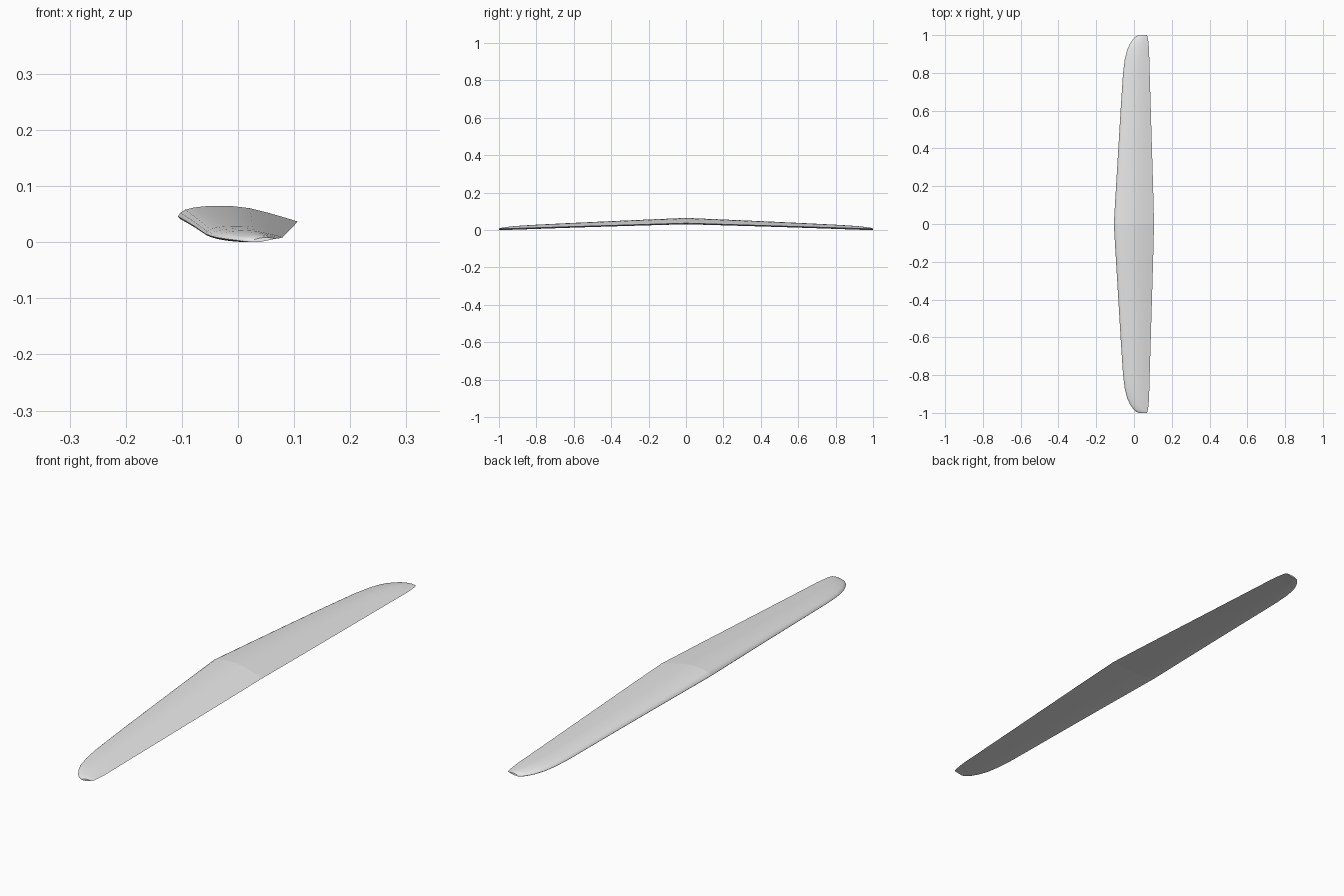
import bpy
import bmesh

if "Cube" in bpy.data.objects:
    bpy.data.objects.remove(bpy.data.objects["Cube"], do_unlink=True)

# Single painted finish
grey = bpy.data.materials.new("light_grey")
grey.use_nodes = True
colour = (0.8, 0.8, 0.8, 1)
grey.diffuse_color = colour
grey.node_tree.nodes["Principled BSDF"].inputs["Base Color"].default_value = colour

# Aerofoil in chord units: (distance from leading edge, height above trailing edge)
AEROFOIL = [
    (1, 0), (0.9, 0.031), (0.78, 0.066), (0.6, 0.111), (0.46, 0.128),
    (0.34, 0.131), (0.22, 0.127), (0.13, 0.116), (0.06, 0.098), (0.02, 0.074),
    (0, 0.042), (0.02, 0.02), (0.08, 0.001), (0.18, -0.018), (0.32, -0.028),
    (0.5, -0.026), (0.75, -0.014),
]

# Span stations: (span, leading edge, trailing edge)
STATIONS = [
    (0, -0.107, 0.106), (0.2, -0.095, 0.101), (0.4, -0.083, 0.095),
    (0.6, -0.071, 0.089), (0.8, -0.058, 0.083), (0.87, -0.049, 0.081),
    (0.92, -0.037, 0.08), (0.955, -0.021, 0.077), (0.98, -0.004, 0.074),
    (0.993, 0.009, 0.071), (1, 0.025, 0.068),
]


def section(bm, span, lead, trail):
    """One rib outline, drooping and twisting nose-down toward the tip."""
    chord = trail - lead
    base = 0.037 - 0.0305 * span
    twist = 0.007 * span ** 3
    return [bm.verts.new((lead + t * chord, -span,
                          base + h * chord - twist * (1 - t)))
            for t, h in AEROFOIL]


# Loft one half of the wing and close its tip
bm = bmesh.new()
ribs = [section(bm, *s) for s in STATIONS]
count = len(AEROFOIL)
for a, b in zip(ribs, ribs[1:]):
    for i in range(count):
        j = (i + 1) % count
        bm.faces.new((a[i], a[j], b[j], b[i]))
bm.faces.new(ribs[-1])
bmesh.ops.recalc_face_normals(bm, faces=bm.faces)
if max(bm.faces, key=lambda f: f.calc_center_median().z).normal.z < 0:
    bmesh.ops.reverse_faces(bm, faces=bm.faces)
mesh = bpy.data.meshes.new("wing")
bm.to_mesh(mesh)
bm.free()
mesh.materials.append(grey)
wing = bpy.data.objects.new("wing", mesh)
bpy.context.collection.objects.link(wing)

bpy.ops.object.select_all(action="DESELECT")
wing.select_set(True)
bpy.context.view_layer.objects.active = wing
bpy.ops.object.shade_smooth_by_angle(angle=0.7)

# Opposite half, left unmerged so the centre crease stays crisp
mirror = wing.modifiers.new("opposite_half", "MIRROR")
mirror.use_axis = (False, True, False)
mirror.use_mirror_merge = False
